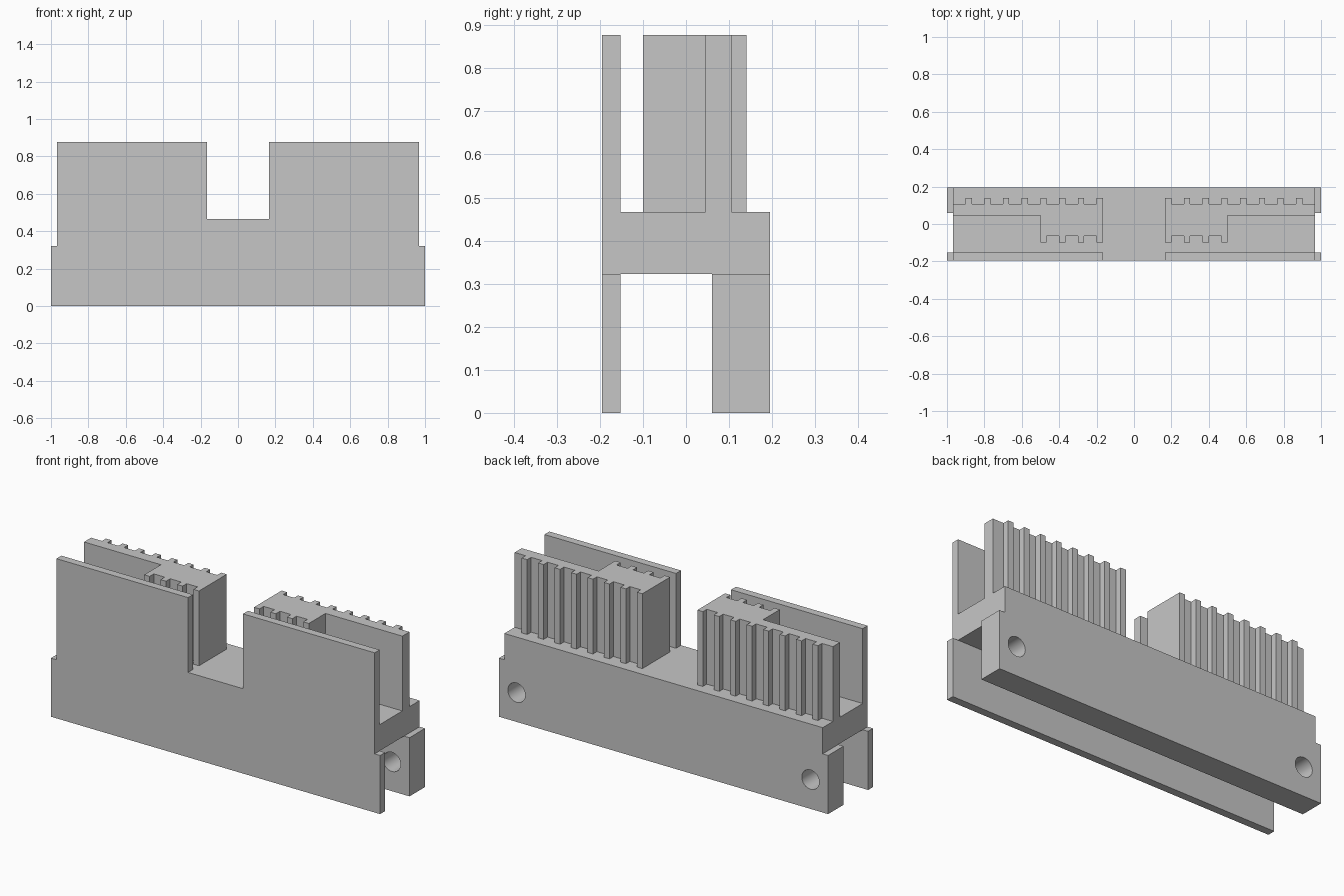
import bpy
import bmesh
from mathutils import Vector

if "Cube" in bpy.data.objects:
    bpy.data.objects.remove(bpy.data.objects["Cube"], do_unlink=True)

grey = bpy.data.materials.new("light grey")
grey.use_nodes = True
tone = (0.565, 0.565, 0.565, 1)
grey.diffuse_color = tone
grey.node_tree.nodes["Principled BSDF"].inputs["Base Color"].default_value = tone

# Key levels and widths
EAR_Z, DECK_Z, TOP_Z = 0.322, 0.466, 0.877
END_X, BODY_X, GAP_X, BLOCK_X = 1.0, 0.967, 0.167, 0.5
PITCH, TOOTH = 0.1, 0.0333


def prism(name, outline, to_start, offset):
    """Extrude a closed outline of 3D points by an offset."""
    bm = bmesh.new()
    face = bm.faces.new([bm.verts.new(to_start(a, b)) for a, b in outline])
    new = bmesh.ops.extrude_face_region(bm, geom=[face])["geom"]
    bmesh.ops.translate(bm, vec=Vector(offset),
                        verts=[v for v in new if isinstance(v, bmesh.types.BMVert)])
    bmesh.ops.recalc_face_normals(bm, faces=bm.faces)
    mesh = bpy.data.meshes.new(name)
    bm.to_mesh(mesh)
    bm.free()
    mesh.materials.append(grey)
    obj = bpy.data.objects.new(name, mesh)
    bpy.context.collection.objects.link(obj)
    return obj


def upright(name, outline, y0, y1):
    return prism(name, outline, lambda x, z: (x, y0, z), (0, y1 - y0, 0))


def mirrored(half):
    return half + [(-x, z) for x, z in reversed(half)]


# Front plate with stepped ends and a central notch
upright("front_plate", mirrored([(END_X, 0), (END_X, EAR_Z), (BODY_X, EAR_Z),
                                 (BODY_X, TOP_Z), (GAP_X, TOP_Z), (GAP_X, DECK_Z)]),
        -0.195, -0.152)

# Thick back rail and the deck that bridges it to the plate
rail = upright("back_rail", mirrored([(END_X, 0), (END_X, EAR_Z),
                                      (BODY_X, EAR_Z), (BODY_X, DECK_Z)]),
               0.06, 0.195)
upright("deck", mirrored([(BODY_X, EAR_Z), (BODY_X, DECK_Z)]), -0.152, 0.06)

# Round bolt holes through the back rail
for side in (-1, 1):
    bpy.ops.mesh.primitive_cylinder_add(vertices=32, radius=0.053, depth=0.4,
                                        location=(side * 0.893, 0.13, 0.161),
                                        rotation=(1.5708, 0, 0))
    cutter = bpy.context.object
    cutter.name = "hole_cutter"
    cut = rail.modifiers.new("bolt_hole", "BOOLEAN")
    cut.operation, cut.solver, cut.object = "DIFFERENCE", "EXACT", cutter
    bpy.context.view_layer.objects.active = rail
    bpy.ops.object.modifier_apply(modifier=cut.name)
    bpy.data.objects.remove(cutter, do_unlink=True)
bpy.ops.object.select_all(action="DESELECT")
rail.select_set(True)
bpy.context.view_layer.objects.active = rail
bpy.ops.object.shade_smooth_by_angle(angle=0.5)


def teeth(count, tip, root):
    """Square teeth running outward from the central gap."""
    points = []
    for i in range(count):
        x = GAP_X + i * PITCH
        points += [(x, tip), (x + TOOTH, tip)]
        if i < count - 1:
            points += [(x + TOOTH, root), (x + PITCH, root)]
    return points


# Toothed racks: a full-length back row and a short front row on a thick block
back_row = teeth(8, 0.14, 0.106) + [(GAP_X + 7 * PITCH + TOOTH, 0.106), (BODY_X, 0.106)]
front_row = teeth(4, -0.1, -0.064)
outline = back_row + [(BODY_X, 0.045), (BLOCK_X, 0.045)] + front_row[::-1]
for name, side in (("left_rack", 1), ("right_rack", -1)):
    prism(name, [(side * x, y) for x, y in outline],
          lambda x, y: (x, y, DECK_Z), (0, 0, TOP_Z - DECK_Z))
